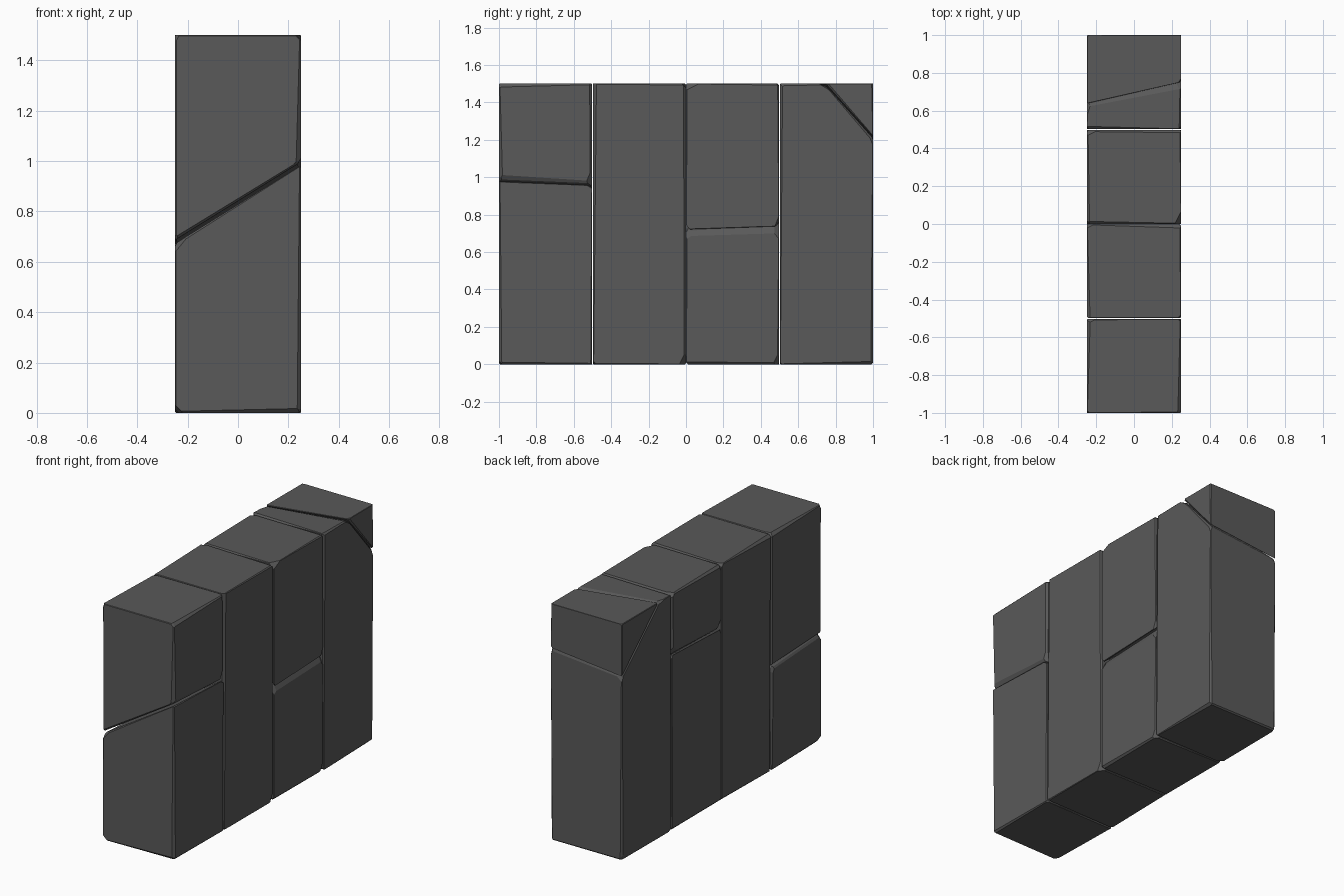
import bpy, bmesh, random
from mathutils import Vector

if "Cube" in bpy.data.objects:
    bpy.data.objects.remove(bpy.data.objects["Cube"])

random.seed(4)
HALF = 0.25   # half thickness of the wall
GAP = 0.007   # joint between split stones

# dark stone colour
dark = bpy.data.materials.new("dark_stone")
dark.diffuse_color = (0.1, 0.1, 0.1, 1)
dark.use_nodes = True
dark.node_tree.nodes["Principled BSDF"].inputs["Base Color"].default_value = dark.diffuse_color


def rehull(bm):
    # close the solid again after a planar cut
    bmesh.ops.delete(bm, geom=bm.edges[:], context='EDGES_FACES')
    bmesh.ops.convex_hull(bm, input=bm.verts[:])
    loose = [v for v in bm.verts if not v.link_faces]
    bmesh.ops.delete(bm, geom=loose, context='VERTS')
    bmesh.ops.recalc_face_normals(bm, faces=bm.faces[:])


def cut(bm, co, no):
    bmesh.ops.bisect_plane(bm, geom=bm.verts[:] + bm.edges[:] + bm.faces[:],
                           dist=1e-6, plane_co=co, plane_no=no, clear_outer=True)
    rehull(bm)


def stone(name, left, right, wear=1.0):
    """Hewn stone between two (y, z) outlines, with uneven chamfers."""
    bm = bmesh.new()
    for x, outline in ((-HALF, left), (HALF, right)):
        for y, z in outline:
            bm.verts.new((x, y, z))
    rehull(bm)
    planes = []
    # uneven chamfer along every sharp edge
    for e in bm.edges:
        n1, n2 = (f.normal for f in e.link_faces)
        if n1.dot(n2) > 0.9:
            continue
        a, b = (v.co.copy() for v in e.verts)
        n = (n1 + n2).normalized()
        d = random.uniform(0.002, 0.009) * wear
        tilt = random.uniform(-0.8, 0.8) * d / ((b - a).length / 2)
        planes.append(((a + b) / 2 - n * d, (n + (b - a).normalized() * tilt).normalized()))
    # chipped corners
    for v in bm.verts:
        n = Vector((0, 0, 0))
        for f in v.link_faces:
            n += f.normal
        n.normalize()
        planes.append((v.co - n * random.uniform(0.006, 0.024) * wear, n))
    for co, no in planes:
        cut(bm, co, no)
    bmesh.ops.dissolve_limit(bm, angle_limit=0.02, verts=bm.verts[:], edges=bm.edges[:])
    me = bpy.data.meshes.new(name)
    bm.to_mesh(me)
    bm.free()
    me.materials.append(dark)
    ob = bpy.data.objects.new(name, me)
    bpy.context.collection.objects.link(ob)
    return ob


def split_column(name, y0, y1, zl, zr):
    """Column broken by a slanted joint; zl / zr are joint heights at y0, y1."""
    def low(z):
        return [(y0, 0), (y1, 0), (y1, z[1] - GAP), (y0, z[0] - GAP)]

    def high(z):
        return [(y0, z[0] + GAP), (y1, z[1] + GAP), (y1, 1.5), (y0, 1.5)]
    stone(name + "_lower_stone", low(zl), low(zr))
    stone(name + "_upper_stone", high(zl), high(zr))


# front column, split
split_column("front_column", -1, -0.502, (0.68, 0.65), (0.99, 0.965))

# second column, whole
box = [(-0.498, 0), (-0.001, 0), (-0.001, 1.5), (-0.498, 1.5)]
stone("second_column_stone", box, box)

# third column, split the other way
split_column("third_column", 0.001, 0.498, (1.10, 1.12), (0.71, 0.73))

# back column with a broken top corner
stone("back_column_stone",
      [(0.502, 0), (1, 0), (1, 1.16), (0.625, 1.5), (0.502, 1.5)],
      [(0.502, 0), (1, 0), (1, 1.21), (0.74, 1.5), (0.502, 1.5)], 0.7)
stone("broken_corner_stone",
      [(0.635, 1.5), (1, 1.17), (1, 1.5)],
      [(0.75, 1.5), (1, 1.22), (1, 1.5)], 0.4)
